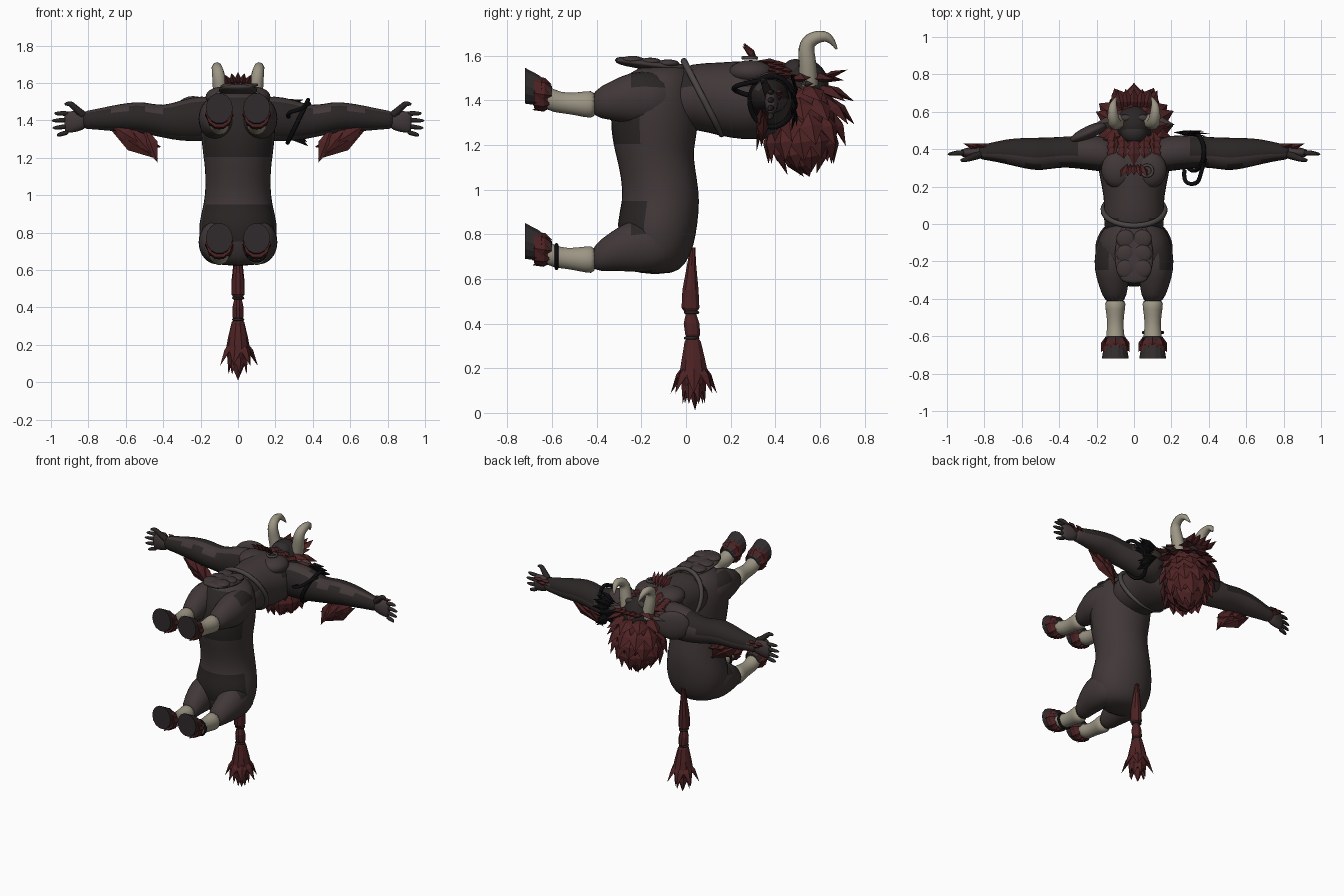
import bpy, bmesh, random
from math import sin, cos, pi, radians
from mathutils import Vector, Matrix

random.seed(4)
if "Cube" in bpy.data.objects:
    bpy.data.objects.remove(bpy.data.objects["Cube"])


def material(name, *rgb):
    m = bpy.data.materials.new(name)
    m.use_nodes = True
    m.diffuse_color = (*rgb, 1)
    bsdf = m.node_tree.nodes["Principled BSDF"]
    bsdf.inputs["Base Color"].default_value = (*rgb, 1)
    bsdf.inputs["Roughness"].default_value = 0.9
    return m


HIDE = material("brown grey hide", .053, .039, .039)
DARK = material("dark hide", .023, .019, .018)
RED = material("dark red hair", .075, .016, .017)
BONE = material("pale bone", .33, .3, .23)
HOOF = material("hoof grey", .03, .024, .025)
BLACK = material("black leather", .004, .004, .005)
STRAP = material("worn grey strap", .07, .06, .058)


def finish(name, bm, mats, mirror=False, smooth=True, subdiv=0, rule=None):
    bmesh.ops.recalc_face_normals(bm, faces=bm.faces)
    for f in bm.faces:
        f.smooth = smooth
        if rule and rule(f.calc_center_median(), f.normal):
            f.material_index = 1
    me = bpy.data.meshes.new(name)
    bm.to_mesh(me)
    bm.free()
    ob = bpy.data.objects.new(name, me)
    bpy.context.collection.objects.link(ob)
    for m in mats:
        me.materials.append(m)
    if mirror:
        ob.modifiers.new("mirror", "MIRROR")
    if subdiv:
        s = ob.modifiers.new("smooth", "SUBSURF")
        s.levels = s.render_levels = subdiv
    return ob


def tube(name, axis, rows, mats, sides=14, subdiv=1, **kw):
    """Loft of ellipses: (position on axis, centre u, centre v, radius u, radius v)."""
    bm = bmesh.new()
    rings = []
    for t, u, v, ru, rv in rows:
        ring = []
        for i in range(sides):
            a = 2 * pi * i / sides
            p = [u + ru * cos(a), v + rv * sin(a)]
            p.insert("xyz".index(axis), t)
            ring.append(bm.verts.new(p))
        rings.append(ring)
    for r, s in zip(rings, rings[1:]):
        for i in range(sides):
            j = (i + 1) % sides
            bm.faces.new((r[i], r[j], s[j], s[i]))
    bm.faces.new(rings[0])
    bm.faces.new(rings[-1])
    return finish(name, bm, mats, subdiv=subdiv, **kw)


def ball(name, at, radii, mat, turn=0, **kw):
    bm = bmesh.new()
    mx = Matrix.Translation(at) @ Matrix.Rotation(radians(turn), 4, "Z") @ Matrix.Diagonal((*radii, 1))
    bmesh.ops.create_uvsphere(bm, u_segments=18, v_segments=12, radius=1, matrix=mx)
    return finish(name, bm, [mat], **kw)


def leaf(bm, base, way, normal, length, width, thick=.015):
    """A pointed lock with a raised ridge."""
    base, way, normal = Vector(base), Vector(way).normalized(), Vector(normal)
    side = way.cross(normal).normalized()
    up = side.cross(way)
    mid = base + way * length * .45
    pts = (mid + side * width, mid + up * thick, mid - side * width, mid - up * thick)
    ring = [bm.verts.new(p) for p in pts]
    ends = bm.verts.new(base), bm.verts.new(base + way * length)
    for i in range(4):
        for e in ends:
            bm.faces.new((ring[i], ring[(i + 1) % 4], e))


def cord(name, pts, thick, mat, radii=None, cyclic=False, flip=False):
    cu = bpy.data.curves.new(name, "CURVE")
    cu.dimensions = "3D"
    cu.bevel_depth, cu.bevel_resolution, cu.resolution_u = thick, 2, 4
    cu.use_fill_caps = True
    s = cu.splines.new("NURBS")
    s.points.add(len(pts) - 1)
    for i, p in enumerate(pts):
        s.points[i].co = (*p, 1)
        s.points[i].radius = radii[i] if radii else 1
    s.use_cyclic_u, s.use_endpoint_u, s.order_u = cyclic, True, 3
    cu.materials.append(mat)
    ob = bpy.data.objects.new(name, cu)
    bpy.context.collection.objects.link(ob)
    if flip:
        ob.modifiers.new("mirror", "MIRROR")
    return ob


# Long body and upright torso
tube("barrel", "z", [(.62, 0, -.14, .1, .08), (.66, 0, -.13, .17, .13), (.75, 0, -.13, .21, .17),
     (.85, 0, -.13, .215, .185), (.95, 0, -.11, .185, .175), (1.05, 0, -.12, .175, .172),
     (1.15, 0, -.14, .18, .175), (1.2, 0, -.143, .187, .185), (1.28, 0, -.142, .197, .198),
     (1.36, 0, -.14, .205, .2), (1.46, 0, -.13, .195, .18), (1.53, 0, -.11, .15, .14),
     (1.56, 0, -.1, .07, .08)],
     [HIDE, DARK], 18, rule=lambda c, n: n.y < -.45 and (.75 < c.z < .95 or c.z > 1.2))
tube("torso", "y", [(-.1, 0, 1.4, .16, .13), (.04, 0, 1.42, .165, .15), (.14, 0, 1.405, .16, .165),
     (.26, 0, 1.4, .19, .182), (.37, 0, 1.4, .205, .175), (.44, 0, 1.4, .17, .14),
     (.5, 0, 1.41, .08, .09)], [HIDE, DARK], 18,
     rule=lambda c, n: n.z > .3 and abs(c.x) > .1 and (.3 < c.y < .42 or c.y < .08))
ball("chest_muscle", (.085, .29, 1.525), (.09, .1, .055), HIDE, mirror=True)

# Four legs: the same parts at two stations
for pos, z in (("hind", .69), ("front", 1.385)):
    lift = .06 if pos == "hind" else .025
    tube(pos + "_thigh", "y", [(-.04, .1, z + lift, .08, .1), (-.15, .115, z + lift, .1, .125),
         (-.25, .115, z + lift, .1, .122), (-.33, .11, z + lift * .6, .08, .09),
         (-.43, .1, z - .003, .055, .06)], [HIDE, DARK], mirror=True,
         rule=lambda c, n: n.x > .1 and n.z > .45 and -.28 < c.y < -.05)
    tube(pos + "_shin", "y", [(-.4, .1, z - .004, .062, .068), (-.45, .1, z - .003, .054, .06),
         (-.53, .1, z, .042, .046), (-.59, .1, z + .01, .05, .052), (-.65, .1, z + .04, .055, .06)],
         [BONE], mirror=True)
    tube(pos + "_hoof", "y", [(-.6, .1, z + .035, .045, .045), (-.66, .1, z + .06, .062, .07),
         (-.72, .1, z + .08, .072, .082)], [HOOF], subdiv=0, smooth=False, mirror=True)
    tube(pos + "_cuff", "y", [(-.62, .1, z + .03, .05, .055), (-.65, .1, z + .045, .07, .08),
         (-.68, .1, z + .055, .073, .08)], [RED], 10, 0, smooth=False, mirror=True)
    bm = bmesh.new()
    for i in range(8):
        a = 2 * pi * i / 8
        out = Vector((cos(a), 0, sin(a)))
        leaf(bm, Vector((.1, -.6, z + .035)) + out * .05, out * .3 + Vector((0, -1, .15)), out, .09, .03)
    finish(pos + "_cuff_locks", bm, [RED], mirror=True, smooth=False)
cord("ankle_band", [(.1 + .052 * cos(i * pi / 5), -.58, .7 + .054 * sin(i * pi / 5))
     for i in range(10)], .009, BLACK, cyclic=True)

# Arms, hands and fingers
tube("arm", "x", [(.08, .36, 1.41, .09, .12), (.2, .38, 1.41, .1, .125), (.3, .385, 1.4, .09, .115),
     (.4, .385, 1.39, .082, .085), (.5, .372, 1.415, .092, .088), (.58, .378, 1.418, .085, .08),
     (.68, .388, 1.41, .07, .07), (.78, .385, 1.405, .045, .052), (.84, .385, 1.4, .04, .05)],
     [HIDE, DARK], mirror=True, rule=lambda c, n: (n.z > .2 and n.y > -.2 and c.x > .25) or n.y < -.75)
tube("palm", "x", [(.8, .385, 1.4, .035, .045), (.86, .382, 1.395, .035, .06),
     (.91, .38, 1.39, .025, .062), (.93, .38, 1.39, .015, .055)], [HIDE], 10, mirror=True)
for i in range(4):
    z, tip = 1.437 - .033 * i, (.985, 1, .995, .97)[i]
    tube(f"finger_{i + 1}", "x", [(.9, .38, z, .016, .015), (.95, .38, z - .004 * i, .016, .014),
         (tip, .372, z - .006 * i, .007, .008)], [DARK], 8, mirror=True)
cord("thumb", [(.83, .37, 1.43), (.87, .355, 1.465), (.9, .345, 1.495), (.925, .34, 1.485)], .018, DARK,
     [1.2, 1, .8, .4], flip=True)

# Elbow and wrist hair
bm = bmesh.new()
for i in range(5):
    k = i / 4
    leaf(bm, (.67 - .17 * k, .34 + .02 * (i % 2), 1.37 - .01 * k), (-.8 + .5 * k, -.1, -.5 - .3 * k),
         (0, -1, 0), .18 + .02 * k, .04)
leaf(bm, (.68, .35, 1.35), (-1, -.05, -.62), (0, -1, 0), .3, .045, .025)
leaf(bm, (.62, .35, 1.32), (-1, -.05, -.3), (0, -1, 0), .22, .045, .025)
for i in range(4):
    leaf(bm, (.74 + .03 * i, .405, 1.41 + .02 * (i % 2)), (1, .3, .1), (0, 1, 0), .085, .016)
finish("arm_hair", bm, [RED], mirror=True, smooth=False)

# Head, muzzle and ears
ball("head", (0, .53, 1.46), (.105, .11, .125), DARK)
ball("muzzle", (0, .49, 1.53), (.07, .06, .055), HOOF)
ball("brow", (.045, .565, 1.55), (.045, .02, .025), HIDE, mirror=True)
ball("neck", (0, .43, 1.4), (.13, .1, .13), HIDE)
bm = bmesh.new()
leaf(bm, (.09, .55, 1.48), (1, -.15, -.1), (0, 0, 1), .13, .03)
finish("ear", bm, [HIDE], mirror=True, smooth=False)
cord("horn", [(.075, .55, 1.47), (.095, .545, 1.56), (.105, .535, 1.655), (.115, .595, 1.69),
     (.11, .65, 1.68), (.095, .675, 1.63)], .038, BONE, [1.15, 1.1, .9, .72, .5, .12], flip=True)

# Mane: broad overlapping locks spreading back over the skull
core, radii = Vector((0, .515, 1.33)), Vector((.14, .155, .195))
ball("mane_core", core, radii, RED, smooth=False)
bm = bmesh.new()
face_way = Vector((0, -.15, 1)).normalized()
for row in range(7):
    theta = radians(36 + row * 21)
    count = max(4, int(13 * sin(theta)))
    for i in range(count):
        a = 2 * pi * (i + .5 * (row % 2)) / count
        n = Vector((sin(theta) * cos(a), sin(theta) * sin(a), cos(theta)))
        if n.y < -.55 and n.z > -.2:
            continue
        flow = (-face_way + n * n.dot(face_way)).normalized()
        p = core + Vector([u * v for u, v in zip(n, radii)]) - flow * .05 - n * .01
        leaf(bm, p, flow + n * .55, n, random.uniform(.14, .17), .055, .022)
finish("mane_locks", bm, [RED], smooth=False)

# Beard, crown tuft and chest tuft
bm = bmesh.new()
for row in range(3):
    for i in range(5):
        x = (i - 2) * .05
        leaf(bm, (x, .5 - .035 * row, 1.55 + .01 * row - abs(x) * .4), (x * 2, -1, .05), (0, 0, 1), .12, .035)
for i in range(5):
    x = (i - 2) * .03
    leaf(bm, (x, .6, 1.5), (x * 4, 1, .3), (0, 0, 1), .13, .035)
    leaf(bm, (x * .6, .32, 1.58), (x * 6, -.7, .9 - abs(x) * 4), (0, 1, 0), .1, .022)
finish("beard_and_tufts", bm, [RED], smooth=False)

# Tail with bound segments and a flared brush
tube("tail", "z", [(.74, 0, .03, .012, .012), (.66, 0, .025, .022, .022), (.55, 0, .02, .034, .038),
     (.47, 0, .02, .035, .042), (.445, 0, .022, .02, .024), (.4, 0, .025, .03, .037),
     (.35, 0, .03, .03, .035), (.335, 0, .03, .022, .026), (.32, 0, .03, .034, .038),
     (.24, 0, .033, .053, .055), (.16, 0, .035, .068, .07), (.1, 0, .035, .045, .045)],
     [RED], 10, 0, smooth=False)
bm = bmesh.new()
for i in range(14):
    a, inner = 2 * pi * i / 14, i % 2
    out = Vector((cos(a), sin(a), 0))
    leaf(bm, Vector((0, .035, .23 - .03 * inner)) + out * .035, out * (.1 if inner else .5) + Vector((0, 0, -1)),
         out, .16, .032)
leaf(bm, (0, .035, .2), (0, .03, -1), (0, 1, 0), .19, .045, .03)
finish("tail_brush", bm, [RED], smooth=False)
for z in (.45, .335):
    cord("tail_tie", [(.027 * cos(i * pi / 4), .025 + .03 * sin(i * pi / 4), z) for i in range(8)],
         .007, DARK, cyclic=True)

# Waist strap, loin plates, pendant and shoulder pad
ring = [i * pi / 10 for i in range(20)]
cord("waist_strap", [(.166 * cos(a), .075 - .085 * sin(a), 1.412 + .165 * sin(a)) for a in ring],
     .015, STRAP, cyclic=True)
tube("loin_plate", "y", [(-.32, 0, 1.58, .05, .012), (-.28, 0, 1.575, .095, .022),
     (-.16, 0, 1.56, .115, .028), (-.04, 0, 1.545, .085, .022), (.0, 0, 1.545, .05, .015)], [HIDE])
for i in range(3):
    ball(f"loin_scale_{i + 1}", (.045, -.08 - .08 * i, 1.565 + .008 * i), (.05, .05, .018), HIDE,
         mirror=True)
cord("pendant_ring", [(.07 + .03 * cos(a), .285 + .03 * sin(a), 1.59) for a in ring], .008, STRAP, cyclic=True)
ball("shoulder_pad", (-.24, .49, 1.43), (.115, .035, .1), HIDE, 25)

# Arm band, hanging loop and dark plumes on the left shoulder
cord("arm_band", [(.32 + .055 * sin(a), .385 + .1 * cos(a), 1.395 + .115 * sin(a)) for a in ring],
     .012, BLACK, cyclic=True)
cord("band_loop", [(.27, .29, 1.42), (.26, .22, 1.44), (.34, .21, 1.46), (.36, .28, 1.48), (.38, .35, 1.49)],
     .011, BLACK)
bm = bmesh.new()
for i in range(10):
    leaf(bm, (.21 + .012 * (i % 5), .49, 1.47 - .013 * i), (1, -.15 + .1 * (i % 3), .3 - .12 * i),
         (0, 1, 0), .15, .025, .008)
finish("shoulder_plumes", bm, [BLACK], smooth=False)
